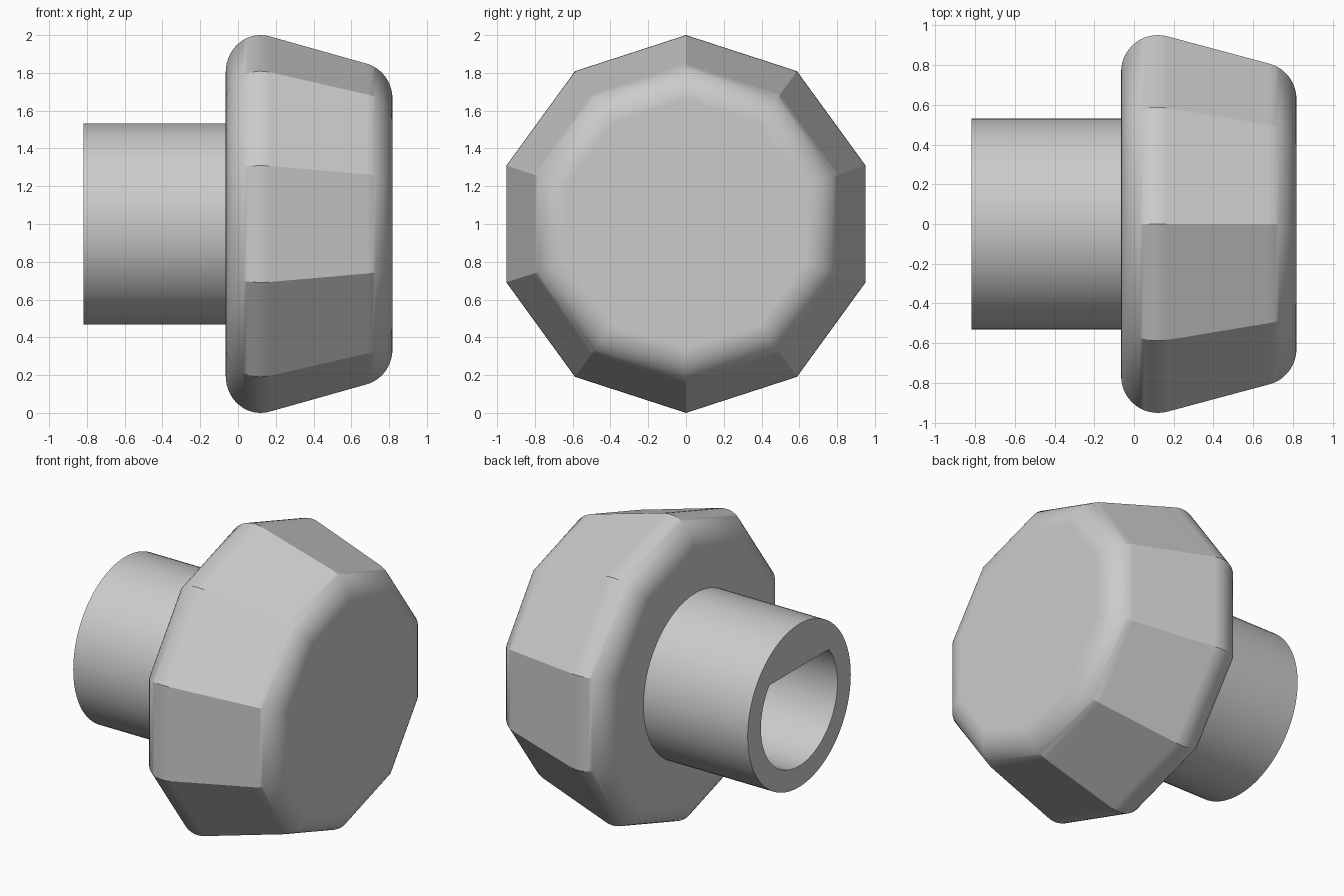
import bpy, bmesh
from math import sin, cos, tan, pi, radians, sqrt, asin

if "Cube" in bpy.data.objects:
    bpy.data.objects.remove(bpy.data.objects["Cube"], do_unlink=True)

grey = bpy.data.materials.new("light grey plastic")
grey.use_nodes = True
grey.diffuse_color = (0.6, 0.6, 0.6, 1)
grey.node_tree.nodes["Principled BSDF"].inputs["Base Color"].default_value = (0.6, 0.6, 0.6, 1)

AXIS_Z = 1.0
HALF = 0.818          # half of the overall length along x
BACK = -0.065         # rear face of the grip
SIDES = 10
FILLET = 0.185
TAPER = radians(15)


def loft(name, rings):
    """Skin a list of closed (x, y, z) loops and cap both ends."""
    bm = bmesh.new()
    loops = [[bm.verts.new(p) for p in ring] for ring in rings]
    n = len(loops[0])
    for a, b in zip(loops, loops[1:]):
        for i in range(n):
            j = (i + 1) % n
            bm.faces.new((a[i], a[j], b[j], b[i]))
    bm.faces.new(loops[0])
    bm.faces.new(loops[-1])
    bmesh.ops.recalc_face_normals(bm, faces=bm.faces)
    mesh = bpy.data.meshes.new(name)
    bm.to_mesh(mesh)
    bm.free()
    mesh.materials.append(grey)
    obj = bpy.data.objects.new(name, mesh)
    bpy.context.collection.objects.link(obj)
    return obj


def ring(x, radius, count):
    return [(x, radius * sin(2 * pi * i / count), AXIS_Z + radius * cos(2 * pi * i / count))
            for i in range(count)]


def arc(cx, cr, start, end, steps=14):
    return [(cx + FILLET * cos(start + (end - start) * i / steps),
             cr + FILLET * sin(start + (end - start) * i / steps)) for i in range(steps + 1)]


# Ten-sided tapered grip; its profile is measured to the middle of each side
apothem = cos(pi / SIDES)
rear_x, rear_r = BACK + FILLET, apothem - FILLET
front_x = HALF - FILLET
front_r = rear_r - (front_x - rear_x) * tan(TAPER)
profile = arc(rear_x, rear_r, pi, pi / 2 - TAPER) + arc(front_x, front_r, pi / 2 - TAPER, 0)
knob = loft("knob", [ring(x, r / apothem, SIDES) for x, r in profile])

# Round shaft, sunk into the grip
shaft = loft("shaft", [ring(-HALF, 0.532, 96), ring(0.1, 0.532, 96)])

# D-shaped bore with its flat on top
bore_r, flat = 0.395, 0.25
a0 = asin(flat / bore_r)
sweep = pi + 2 * a0
section = [(bore_r * cos(a0 - sweep * i / 64), AXIS_Z + bore_r * sin(a0 - sweep * i / 64))
           for i in range(65)]
bore = loft("bore_cutter", [[(x, y, z) for y, z in section] for x in (-1.0, 0.3)])

# Join the shaft and cut the bore
bpy.context.view_layer.objects.active = knob
for tool, operation in ((shaft, 'UNION'), (bore, 'DIFFERENCE')):
    mod = knob.modifiers.new(operation.title(), 'BOOLEAN')
    mod.object = tool
    mod.operation = operation
    mod.solver = 'EXACT'
    bpy.ops.object.modifier_apply(modifier=mod.name)
    bpy.data.objects.remove(tool, do_unlink=True)

# Smooth fillets and cylinder, crisp facets
bpy.ops.object.select_all(action='DESELECT')
knob.select_set(True)
bpy.ops.object.shade_smooth_by_angle(angle=radians(30))
weighted = knob.modifiers.new("Flat faces", 'WEIGHTED_NORMAL')
weighted.keep_sharp = True
